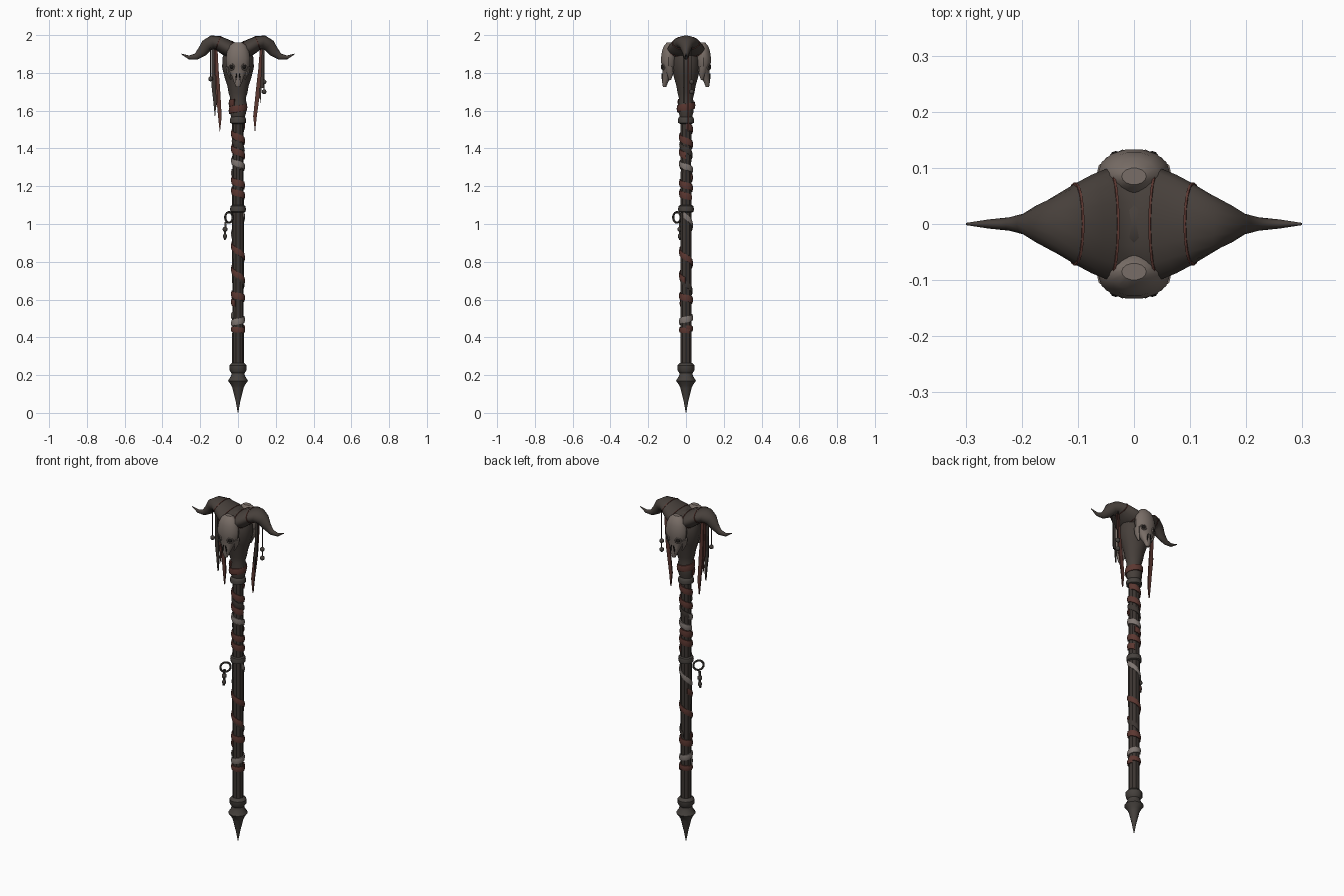
import bpy, bmesh, math
from mathutils import Vector, Matrix

if "Cube" in bpy.data.objects:
    bpy.data.objects.remove(bpy.data.objects["Cube"])

def mat(name, rgb):
    m = bpy.data.materials.new(name)
    m.diffuse_color = (*rgb, 1)
    m.use_nodes = True
    m.node_tree.nodes["Principled BSDF"].inputs["Base Color"].default_value = m.diffuse_color
    return m

HORN = mat("dark horn", (0.062, 0.050, 0.043))
WOOD = mat("dark wood", (0.045, 0.036, 0.031))
IRON = mat("dull iron", (0.060, 0.052, 0.046))
BONE = mat("old bone", (0.19, 0.155, 0.135))
RED = mat("red leather", (0.105, 0.038, 0.030))
PALE = mat("pale cloth", (0.21, 0.18, 0.165))
DARK = mat("black hollow", (0.012, 0.010, 0.009))

def finish(name, bm, m, angle=40):
    bmesh.ops.recalc_face_normals(bm, faces=bm.faces)
    me = bpy.data.meshes.new(name)
    bm.to_mesh(me)
    bm.free()
    me.materials.append(m)
    ob = bpy.data.objects.new(name, me)
    bpy.context.collection.objects.link(ob)
    bpy.context.view_layer.objects.active = ob
    ob.select_set(True)
    bpy.ops.object.shade_smooth_by_angle(angle=math.radians(angle))
    ob.select_set(False)
    return ob

def loft(name, rings, m, closed=False, angle=40):
    bm = bmesh.new()
    vs = [[bm.verts.new(p) for p in r] for r in rings]
    n = len(vs[0])
    pairs = list(zip(vs, vs[1:])) + ([(vs[-1], vs[0])] if closed else [])
    for a, b in pairs:
        for i in range(n):
            j = (i + 1) % n
            bm.faces.new((a[i], a[j], b[j], b[i]))
    if not closed:
        bm.faces.new(vs[0])
        bm.faces.new(vs[-1])
    return finish(name, bm, m, angle)

def ellipse(c, u, v, n=14):
    return [Vector(c) + u * math.cos(2 * math.pi * i / n) + v * math.sin(2 * math.pi * i / n) for i in range(n)]

X, Y, Z = Vector((1, 0, 0)), Vector((0, 1, 0)), Vector((0, 0, 1))

def lathe(name, prof, m, n=12, sy=1, angle=40):
    return loft(name, [ellipse((0, 0, z), X * r, Y * r * sy, n) for r, z in prof], m, angle=angle)

def ball(name, c, r, m, sz=1):
    bm = bmesh.new()
    bmesh.ops.create_uvsphere(bm, u_segments=10, v_segments=7, radius=r,
                              matrix=Matrix.Translation(c) @ Matrix.Diagonal((1, 1, sz, 1)))
    return finish(name, bm, m)

def torus(name, c, u, v, R, r, m):
    w = u.cross(v)
    rings = []
    for i in range(18):
        a = 2 * math.pi * i / 18
        d = u * math.cos(a) + v * math.sin(a)
        rings.append(ellipse(Vector(c) + d * R, d * r, w * r, 6))
    return loft(name, rings, m, closed=True)

def strap(name, pts, m, th=0.004):
    # tapering ribbon: points are x, y, z, half width
    loft(name, [[Vector((x - w, y - th, z)), Vector((x + w, y - th, z)),
                 Vector((x + w, y + th, z)), Vector((x - w, y + th, z))] for x, y, z, w in pts], m)

def wrap(name, z0, z1, turns, start, width, m, r=0.037):
    # flat band wound round the shaft
    n = max(12, int(abs(turns) * 16))
    rings = []
    for i in range(n + 1):
        t = i / n
        a = start + 2 * math.pi * turns * t
        d = Vector((math.cos(a), math.sin(a), 0))
        z = Z * (z0 + (z1 - z0) * t)
        h = Z * width / 2
        rings.append([d * 0.027 + z - h, d * (r - 0.003) + z - h, d * r + z,
                      d * (r - 0.003) + z + h, d * 0.027 + z + h])
    loft(name, rings, m)

# Shaft, foot spike and collars
lathe("shaft", [(0.031, 0.2), (0.030, 0.6), (0.032, 1.0), (0.029, 1.3), (0.031, 1.56)], WOOD, 10, angle=30)
lathe("foot_spike", [(0.001, 0), (0.012, 0.06), (0.029, 0.13), (0.035, 0.145), (0.053, 0.17), (0.037, 0.195),
                     (0.034, 0.21), (0.045, 0.225), (0.046, 0.25), (0.036, 0.262), (0.03, 0.265)], IRON)
lathe("middle_collar", [(0.03, 1.06), (0.040, 1.065), (0.042, 1.08), (0.039, 1.095), (0.03, 1.1)], IRON)
lathe("upper_collar", [(0.03, 1.53), (0.042, 1.535), (0.043, 1.555), (0.038, 1.565), (0.03, 1.57)], IRON)

# Bands wound round the shaft
H = -math.pi / 2
for i, (z0, z1, turns, start, w, m) in enumerate([
        (1.52, 1.36, 2.0, 0, 0.035, RED), (1.34, 1.27, 1.1, 2.6, 0.032, PALE),
        (1.25, 1.14, 2.0, 1, 0.035, RED), (1.05, 0.94, 0.6, -0.4, 0.032, PALE),
        (0.90, 0.70, 1.6, 2.4, 0.034, RED), (0.63, 0.58, 1.2, 3, 0.035, RED),
        (0.475, 0.52, 1.1, 3.3, 0.032, PALE), (0.45, 0.435, 1.1, 0, 0.028, RED),
        (1.44, 1.30, 1.3, 3.5, 0.03, WOOD), (0.82, 0.64, 1.2, 0.5, 0.03, WOOD)]):
    wrap(f"shaft_wrap_{i}", z0, z1, turns, start, w, m, 0.036 if m is WOOD else 0.038)

# Ring and hanging key on the middle collar
D = Vector((-1, -1, 0)).normalized()
torus("hanging_ring", D * 0.068 + Z * 1.035, D, Z, 0.028, 0.006, IRON)
kx, ky = -0.066, -0.032
strap("key_stem", [(kx, ky, 1.01, 0.005), (kx - 0.004, ky, 0.915, 0.005)], IRON, 0.005)
ball("key_bead", (kx - 0.002, ky, 0.972), 0.014, IRON)
ball("key_tip", (kx - 0.003, ky, 0.935), 0.011, IRON, 1.4)

# Neck and head core
lathe("neck_core", [(0.034, 1.56), (0.043, 1.59), (0.047, 1.63), (0.041, 1.665), (0.050, 1.695), (0.056, 1.73),
                    (0.072, 1.78), (0.084, 1.83), (0.082, 1.88), (0.065, 1.93), (0.03, 1.955)], HORN, 12, 0.9)
wrap("neck_wrap", 1.60, 1.645, 1.2, 3, 0.035, RED, 0.05)

# Paired horns: x, z, thickness, half width in y
half = [(0.045, 1.925, 0.045, 0.100), (0.075, 1.942, 0.042, 0.088), (0.105, 1.958, 0.038, 0.072),
        (0.135, 1.962, 0.037, 0.054), (0.165, 1.945, 0.034, 0.036), (0.190, 1.912, 0.027, 0.020),
        (0.222, 1.886, 0.017, 0.012), (0.260, 1.882, 0.010, 0.008), (0.299, 1.900, 0.002, 0.002)]
path = [(-x, z, t, w) for x, z, t, w in reversed(half)] + [(0, 1.908, 0.045, 0.102)] + half
rings = []
for i, (x, z, t, w) in enumerate(path):
    a, b = path[max(i - 1, 0)], path[min(i + 1, len(path) - 1)]
    tan = Vector((b[0] - a[0], 0, b[1] - a[1])).normalized()
    up = Vector((-tan.z, 0, tan.x))
    rings.append(ellipse((x, 0, z), Y * w, up * t, 16))
loft("horns", rings, HORN, angle=60)

# Thin leather ties lying over the horns
for x, z, t, w in half[:3] + [(-a, b, c, d) for a, b, c, d in half[:3]]:
    if abs(x) == 0.075:
        continue
    s = 0.4 if x > 0 else -0.4
    tilt = Vector((-s, 0, 1)) .normalized()
    tie = [[p + X * d for p in ellipse((x, 0, z), Y * (w + g), tilt * (t + g), 20)]
           for d, g in ((-0.003, -0.004), (-0.002, 0.002), (0.002, 0.002), (0.003, -0.004))]
    loft("horn_tie", tie, RED)

# Animal skull, front and back: z, half width, inner y, outer y
skull = [(1.962, 0.022, 0.07, 0.100), (1.945, 0.044, 0.055, 0.117), (1.915, 0.058, 0.05, 0.128),
         (1.875, 0.064, 0.05, 0.134), (1.840, 0.062, 0.052, 0.131), (1.812, 0.050, 0.058, 0.126),
         (1.785, 0.034, 0.070, 0.126), (1.755, 0.024, 0.092, 0.128), (1.725, 0.010, 0.105, 0.122)]
for side, s in (("front", -1), ("back", 1)):
    loft(side + "_skull", [ellipse((0, s * (a + b) / 2, z), X * w, Y * (b - a) / 2, 14)
                           for z, w, a, b in skull], BONE, angle=35)
    for k in (-1, 1):
        n = Vector((k * 0.5, s, 0)).normalized()
        u = n.cross(Z)
        c = Vector((k * 0.034, s * 0.122, 1.832))
        torus(side + "_eye_rim", c, u, Z, 0.015, 0.004, BONE)
        ball(side + "_eye_socket", c - n * 0.004, 0.012, DARK)
        # nostril slits and cheek bones
        loft(side + "_nostril", [ellipse((k * 0.007, s * 0.125, 1.797), X * 0.002, Y * 0.005, 6),
                                 ellipse((k * 0.010, s * 0.124, 1.775), X * 0.004, Y * 0.007, 6),
                                 ellipse((k * 0.012, s * 0.120, 1.750), X * 0.002, Y * 0.005, 6)], DARK)
        loft(side + "_cheek_bone", [ellipse((k * 0.056, s * 0.09, 1.835), X * 0.010, Y * 0.020, 8),
                                    ellipse((k * 0.050, s * 0.085, 1.80), X * 0.010, Y * 0.018, 8),
                                    ellipse((k * 0.036, s * 0.085, 1.762), X * 0.003, Y * 0.006, 8)], BONE)

# Straps hanging from the horns
for i, (x0, x1, y, zb, w, m) in enumerate([
        (-0.134, -0.122, -0.012, 1.57, 0.011, WOOD), (-0.118, -0.096, 0.012, 1.49, 0.012, RED),
        (0.134, 0.118, -0.012, 1.64, 0.009, WOOD), (0.126, 0.090, 0.012, 1.49, 0.012, RED),
        (-0.126, -0.112, 0.0, 1.62, 0.007, RED)]):
    mid = (x0 + x1) / 2
    strap(f"hanging_strap_{i}", [(x0, y, 1.95, w * 0.7), (x0 + (x1 - x0) * 0.25, y, 1.82, w * 0.8),
                                 (mid, y, 1.72, w), (x1, y, zb + 0.08, w * 0.8), (x1, y, zb, 0.001)], m)

# Beaded strings
for x, y, beads in ((0.138, 0.03, (1.752, 1.70)), (-0.145, -0.03, (1.768,))):
    strap("bead_string", [(x, y, 1.95, 0.002), (x, y, beads[-1], 0.002)], WOOD, 0.002)
    for z in beads:
        ball("bead", (x, y, z), 0.013, IRON)
